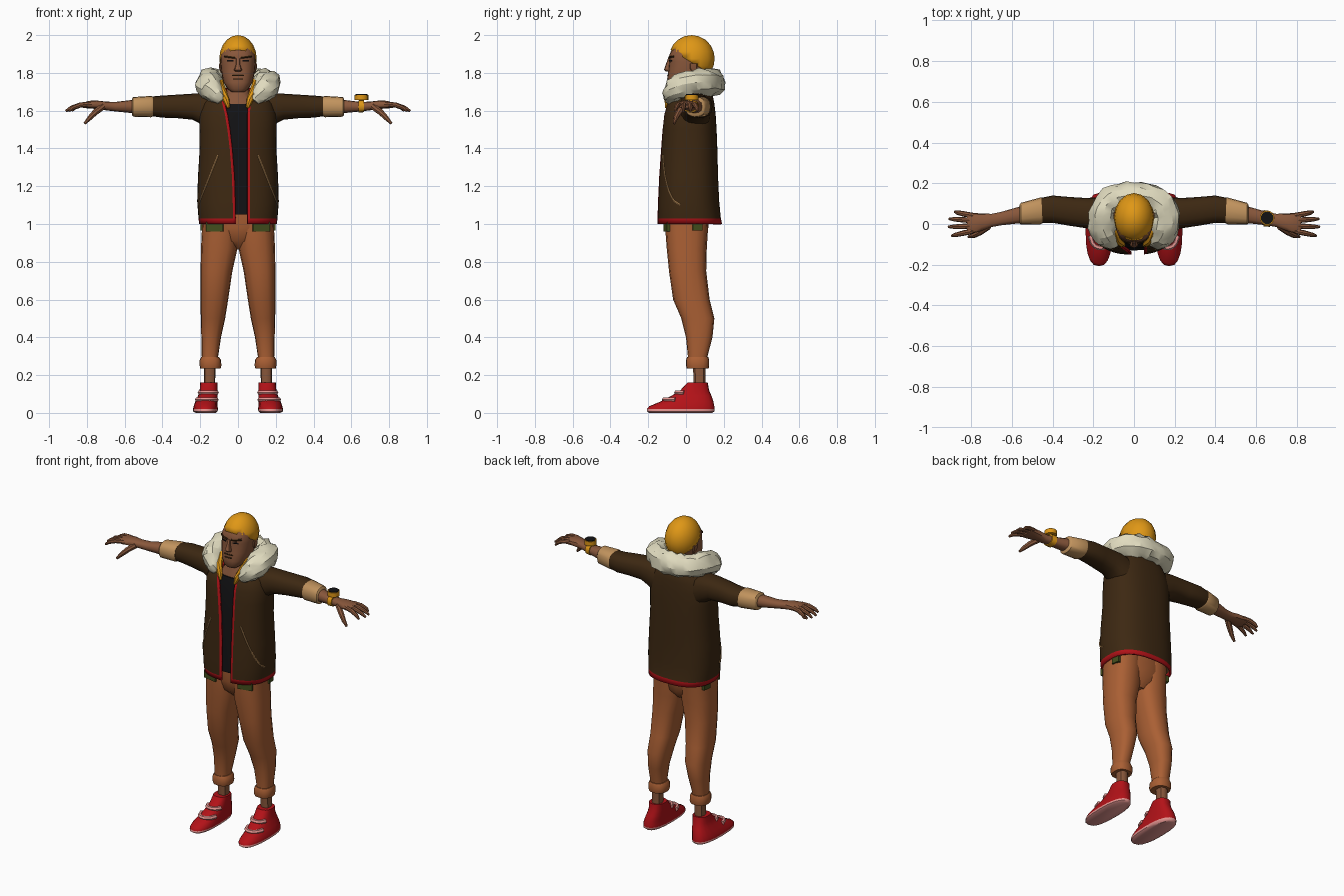
import bpy, bmesh, math, random
from mathutils import Vector, Matrix

if "Cube" in bpy.data.objects:
    bpy.data.objects.remove(bpy.data.objects["Cube"])

random.seed(4)
P = 2.5  # roundness of the cross-sections


def mat(name, r, g, b):
    m = bpy.data.materials.new(name)
    m.diffuse_color = (r, g, b, 1)
    m.use_nodes = True
    m.node_tree.nodes["Principled BSDF"].inputs["Base Color"].default_value = m.diffuse_color
    return m


BROWN = mat("dark_brown", .046, .021, .006)
ORANGE = mat("rust_orange", .40, .115, .034)
SKIN = mat("skin", .25, .096, .044)
FUR = mat("cream_fur", .75, .71, .52)
GOLD = mat("gold", .74, .31, .008)
RED = mat("red", .45, .006, .009)
PINK = mat("pale_pink", .78, .30, .28)
TAN = mat("tan", .53, .29, .11)
BLACK = mat("black", .006, .006, .007)
GREEN = mat("olive_green", .055, .075, .012)


def spow(v, e):
    return math.copysign(abs(v) ** e, v)


def finish(name, bm, mats, mirror=False, angle=40):
    bmesh.ops.recalc_face_normals(bm, faces=bm.faces)
    me = bpy.data.meshes.new(name)
    bm.to_mesh(me)
    bm.free()
    for m in mats:
        me.materials.append(m)
    ob = bpy.data.objects.new(name, me)
    bpy.context.collection.objects.link(ob)
    bpy.ops.object.select_all(action='DESELECT')
    ob.select_set(True)
    bpy.context.view_layer.objects.active = ob
    bpy.ops.object.shade_smooth_by_angle(angle=math.radians(angle))
    if mirror:
        ob.modifiers.new("mirror", 'MIRROR')
    return ob


def skin_rings(bm, rings, closed=True, caps=True):
    vs = [[bm.verts.new(p) for p in r] for r in rings]
    n = len(vs[0])
    for i in range(len(vs) - 1):
        for j in range(n if closed else n - 1):
            k = (j + 1) % n
            yield i, j, bm.faces.new((vs[i][j], vs[i][k], vs[i + 1][k], vs[i + 1][j]))
    if caps:
        yield 0, 0, bm.faces.new(vs[0])
        yield len(vs) - 2, 0, bm.faces.new(vs[-1])


def loft(name, secs, mats, axis='z', n=16, mirror=False, rule=None, angle=40):
    """Sections are (position, low, high, low, high) of each cross-section box."""
    rings = []
    for s, a0, a1, b0, b1 in secs:
        ring = []
        for k in range(n):
            t = 2 * math.pi * k / n
            u = (a0 + a1) / 2 + (a1 - a0) / 2 * spow(math.cos(t), 2 / P)
            v = (b0 + b1) / 2 + (b1 - b0) / 2 * spow(math.sin(t), 2 / P)
            ring.append((u, v, s) if axis == 'z' else (s, u, v))
        rings.append(ring)
    bm = bmesh.new()
    for i, j, f in skin_rings(bm, rings):
        f.material_index = rule(i) if rule else 0
    return finish(name, bm, mats, mirror, angle)


def tube(name, pts, m, n=8, mirror=False, jitter=0, angle=40):
    """Tube through (x, y, z, radius) points."""
    rings = []
    for i, p in enumerate(pts):
        c = Vector(p[:3])
        d = Vector(pts[min(i + 1, len(pts) - 1)][:3]) - Vector(pts[max(i - 1, 0)][:3])
        q = d.to_track_quat('Z', 'Y')
        rings.append([c + q @ Vector((math.cos(2 * math.pi * k / n), math.sin(2 * math.pi * k / n), 0))
                      * p[3] * random.uniform(1 - jitter, 1 + jitter) for k in range(n)])
    bm = bmesh.new()
    list(skin_rings(bm, rings))
    return finish(name, bm, [m], mirror, angle)


def front(secs, x, z):
    """Point on the front of a lofted body."""
    for s, t in zip(secs, secs[1:]):
        if s[0] <= z <= t[0]:
            f = (z - s[0]) / (t[0] - s[0])
            _, x0, x1, y0, y1 = [a + (b - a) * f for a, b in zip(s, t)]
            u = min(1, abs(x - (x0 + x1) / 2) / ((x1 - x0) / 2))
            return (x, (y0 + y1) / 2 - (y1 - y0) / 2 * (1 - u ** P) ** (1 / P), z)


def line(name, secs, a, b, r, m, steps=8, mirror=False):
    pts = [front(secs, a[0] + (b[0] - a[0]) * i / steps, a[1] + (b[1] - a[1]) * i / steps) + (r,)
           for i in range(steps + 1)]
    return tube(name, pts, m, 6, mirror)


def box(name, loc, size, m, rz=0, mirror=False):
    bm = bmesh.new()
    bmesh.ops.create_cube(bm, size=1, matrix=Matrix.Translation(loc) @ Matrix.Rotation(rz, 4, 'Z')
                          @ Matrix.Diagonal((*size, 1)))
    return finish(name, bm, [m], mirror)


# Trousers
loft("trouser_leg", [(.25, .102, .19, .012, .11), (.3, .105, .192, .01, .114), (.4, .09, .194, 0, .14),
     (.5, .068, .197, -.025, .15), (.6, .052, .198, -.068, .125), (.75, .03, .198, -.09, .107),
     (.87, .003, .196, -.102, .11), (.95, 0, .192, -.108, .115), (1.05, 0, .19, -.11, .12)], [ORANGE], mirror=True)
loft("trouser_seat", [(.865, -.04, .04, -.04, .07), (.91, -.12, .12, -.09, .105),
     (.98, -.185, .185, -.108, .118), (1.06, -.185, .185, -.11, .12)], [ORANGE])
loft("trouser_cuff", [(.235, .092, .2, .004, .12), (.25, .088, .203, 0, .123), (.28, .09, .203, 0, .123),
     (.295, .1, .195, .006, .118)], [ORANGE], mirror=True)
box("front_pocket_patch", (.122, -.1, .985), (.09, .02, .05), GREEN, .2, True)
box("back_pocket_patch", (.184, .06, .985), (.02, .05, .04), GREEN, .15, True)

# Ankles and shoes
loft("ankle", [(.13, .122, .18, .04, .105), (.27, .118, .18, .035, .105)], [SKIN], n=10, mirror=True)
shoe = [(0, .118, .225, -.195, .14), (.008, .108, .238, -.207, .15), (.02, .106, .238, -.207, .152),
        (.035, .108, .235, -.195, .15), (.06, .108, .226, -.135, .145), (.09, .108, .212, -.078, .135),
        (.12, .108, .203, -.03, .122), (.16, .108, .2, .008, .115)]
loft("shoe", shoe, [RED, PINK], n=20, mirror=True, rule=lambda i: 1 if i < 2 else 0)
for k, (z, x0, x1) in enumerate([(.07, .114, .216), (.107, .113, .202)]):
    line(f"shoe_strap_{k}", shoe, (x0, z), (x1, z), .0125, PINK, 8, True)

# Shirt and neck
body = [(1.0, .205, -.15, .192, -.012, .05), (1.028, .209, -.151, .185, -.012, .05),
        (1.12, .216, -.148, .176, -.014, .05), (1.25, .212, -.142, .17, -.018, .05),
        (1.4, .203, -.132, .166, -.03, .05), (1.5, .205, -.125, .162, -.042, .05),
        (1.58, .205, -.116, .157, -.055, .05), (1.64, .185, -.1, .15, -.07, .052),
        (1.69, .145, -.062, .14, -.07, .06), (1.72, .1, -.03, .12, -.06, .06)]
shirt = [(1.05, -.185, .185, -.13, .15), (1.4, -.18, .18, -.117, .14),
         (1.58, -.18, .18, -.1, .135), (1.635, -.15, .15, -.083, .125)]
loft("shirt", shirt, [BLACK], n=24)
loft("neck", [(1.6, -.12, .12, -.08, .11), (1.655, -.1, .1, -.075, .1), (1.69, -.062, .062, -.055, .085),
     (1.78, -.06, .06, -.05, .085)], [SKIN])

# Open jacket with red hem and front edges
N = 36
rings = []
for z, a, y0, y1, xl, xr in body:
    ang = lambda x: math.acos(spow(x / a, P / 2))
    t0, t1 = ang(xr + .014), ang(xl - .014) - 2 * math.pi
    ts = [ang(xr)] + [t0 + (t1 - t0) * k / N for k in range(N + 1)] + [ang(xl) - 2 * math.pi]
    rings.append([(a * spow(math.cos(t), 2 / P),
                   (y0 + y1) / 2 - (y1 - y0) / 2 * spow(math.sin(t), 2 / P), z) for t in ts])
bm = bmesh.new()
for i, j, f in skin_rings(bm, rings, closed=False, caps=False):
    f.material_index = 1 if i == 0 or j in (0, N + 1) else 0
jacket = finish("jacket", bm, [BROWN, RED])
thick = jacket.modifiers.new("thickness", 'SOLIDIFY')
thick.thickness, thick.offset = .012, -1
jacket_boxes = [(z, -a, a, y0, y1) for z, a, y0, y1, _, _ in body]
line("pocket_stitch", jacket_boxes, (.105, 1.365), (.211, 1.1), .0045, TAN, 14, True)

# Sleeves, cuffs, arms
loft("sleeve", [(.12, -.05, .13, 1.47, 1.685), (.19, -.03, .13, 1.525, 1.692), (.24, -.02, .128, 1.552, 1.69),
     (.32, -.008, .133, 1.56, 1.685), (.4, .006, .14, 1.563, 1.68), (.48, .006, .124, 1.574, 1.673)],
     [BROWN], 'x', mirror=True)
loft("sleeve_cuff", [(.45, .003, .128, 1.57, 1.675), (.46, -.002, .13, 1.565, 1.678),
     (.555, -.003, .104, 1.568, 1.672), (.562, .003, .095, 1.578, 1.662)], [TAN], 'x', mirror=True)
loft("forearm_and_palm", [(.45, .01, .11, 1.585, 1.66), (.56, .004, .086, 1.587, 1.657),
     (.65, -.006, .06, 1.596, 1.646), (.7, -.015, .05, 1.602, 1.648), (.75, -.034, .052, 1.609, 1.654),
     (.79, -.046, .054, 1.612, 1.652), (.82, -.044, .052, 1.614, 1.642)], [SKIN], 'x', n=12, mirror=True)
for k, (yb, yt, xt) in enumerate([(.042, .06, .88), (.017, .025, .908), (-.01, -.014, .912), (-.035, -.058, .895)]):
    tube(f"finger_{k}", [(.79, yb, 1.635, .013), (.835, yb * .6 + yt * .4, 1.63, .0135),
         (.875 * .5 + xt * .5 - .01, yb * .2 + yt * .8, 1.615, .011), (xt, yt, 1.598, .006)], SKIN, mirror=True)
tube("thumb", [(.715, -.01, 1.622, .018), (.755, -.038, 1.592, .017), (.785, -.055, 1.562, .0135),
     (.812, -.063, 1.532, .007)], SKIN, mirror=True)

# Wrist watch on one arm
loft("watch_strap", [(.637, -.012, .068, 1.59, 1.655), (.668, -.014, .064, 1.592, 1.656)], [GOLD], 'x')
for name, r, z, h, m in [("watch_case", .036, 1.67, .028, GOLD), ("watch_face", .031, 1.685, .006, BLACK)]:
    bm = bmesh.new()
    bmesh.ops.create_cone(bm, cap_ends=True, segments=16, radius1=r, radius2=r, depth=h,
                          matrix=Matrix.Translation((.654, .03, z)))
    finish(name, bm, [m])

# Fur collar: lumpy tube, open at the front
half = [(.088, -.088, 1.65, .022), (.108, -.082, 1.675, .044), (.138, -.055, 1.712, .062),
        (.152, -.01, 1.738, .07), (.152, .045, 1.75, .07), (.135, .095, 1.752, .069),
        (.085, .13, 1.75, .069), (.03, .14, 1.75, .069)]
path = half + [(-x, y, z, r) for x, y, z, r in reversed(half)]
fine = []
for a, b in zip(path, path[1:]):
    fine += [a, tuple((p + q) / 2 for p, q in zip(a, b))]
tube("fur_collar", fine + [path[-1]], FUR, 12, jitter=.13, angle=28)
tube("collar_lining", [(.05, -.104, 1.615, .008), (.062, -.096, 1.655, .018), (.082, -.075, 1.7, .022),
     (.095, -.03, 1.745, .02), (.09, .04, 1.76, .02)], GOLD, mirror=True)

# Head and face
head = [(1.7, -.035, .035, -.085, -.01), (1.715, -.055, .055, -.098, .03), (1.75, -.077, .077, -.1, .08),
        (1.8, -.088, .088, -.095, .11), (1.86, -.093, .093, -.088, .125), (1.89, -.092, .092, -.09, .125),
        (1.92, -.082, .082, -.078, .12), (1.96, -.06, .06, -.05, .1)]
loft("head", head, [SKIN], n=20)
loft("nose", [(1.807, -.016, .016, -.106, -.08), (1.816, -.021, .021, -.117, -.08),
     (1.845, -.011, .011, -.107, -.08), (1.88, -.009, .009, -.094, -.08)], [SKIN], n=8)
loft("ear", [(1.8, .08, .092, .035, .055), (1.825, .084, .1, .02, .06), (1.85, .084, .102, .02, .062)],
     [SKIN], n=8, mirror=True)
line("eyebrow", head, (.014, 1.88), (.07, 1.888), .006, BROWN, 6, True)
line("eye", head, (.024, 1.864), (.056, 1.864), .0045, BLACK, 4, True)
line("moustache", head, (-.03, 1.787), (.03, 1.787), .004, BROWN, 6)
line("mouth", head, (-.026, 1.768), (.026, 1.768), .004, BROWN, 6)

# Close-fitting cap, cut on a slant from brow to nape
bm = bmesh.new()
bmesh.ops.create_uvsphere(bm, u_segments=16, v_segments=10, radius=1,
                          matrix=Matrix.Translation((0, .03, 1.875)) @ Matrix.Diagonal((.099, .122, .125, 1)))
bmesh.ops.bisect_plane(bm, geom=bm.verts[:] + bm.edges[:] + bm.faces[:], plane_co=(0, 0, 1.873),
                       plane_no=(0, .61, 1), clear_inner=True)
cap = finish("cap", bm, [GOLD], angle=30)
cap.modifiers.new("thickness", 'SOLIDIFY').thickness = .006
